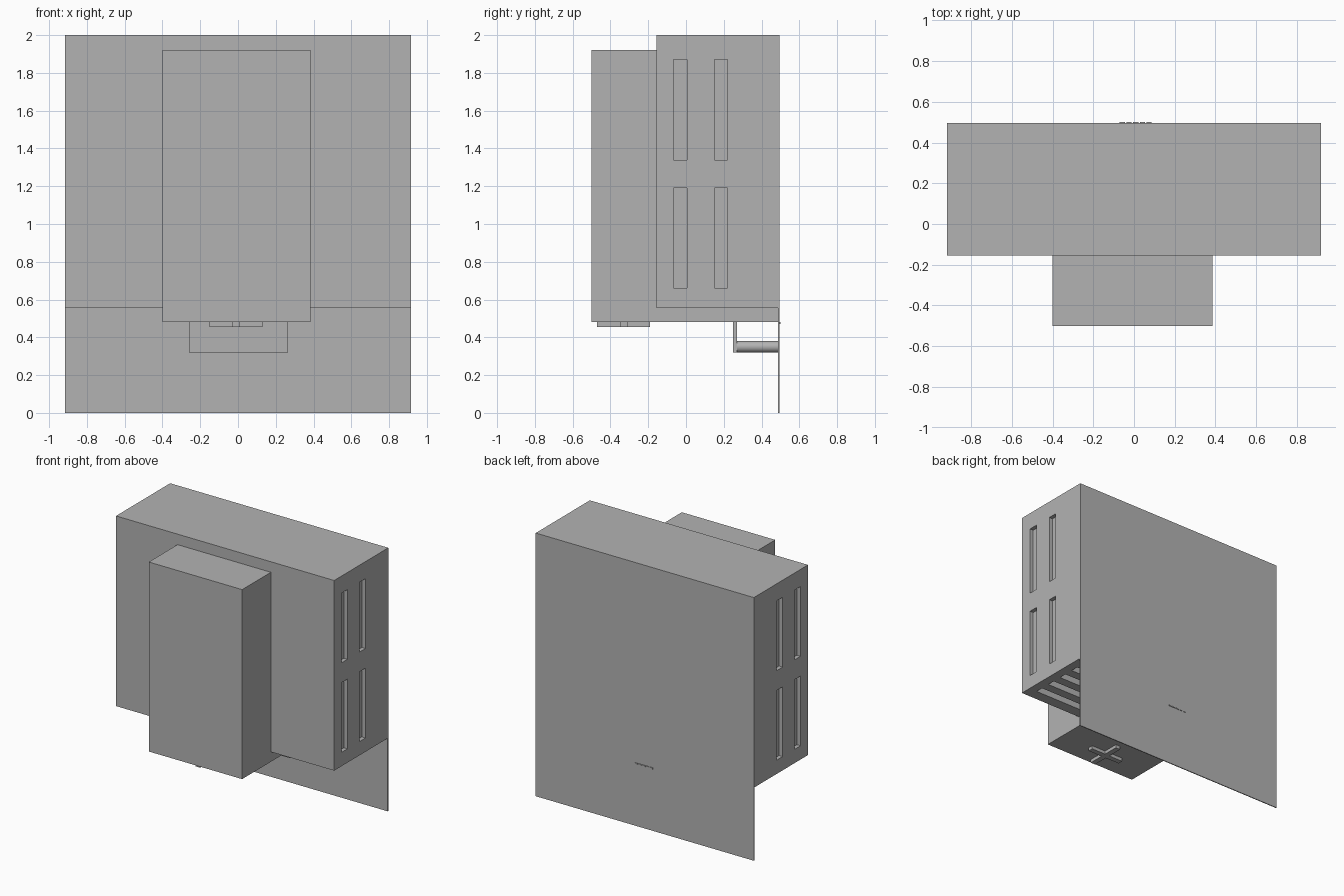
import bpy
import bmesh
from mathutils import Matrix, Vector

cube = bpy.data.objects.get("Cube")
if cube:
    bpy.data.objects.remove(cube, do_unlink=True)

grey = bpy.data.materials.new("plain grey")
grey.use_nodes = True
grey.diffuse_color = (0.45, 0.45, 0.45, 1)
grey.node_tree.nodes["Principled BSDF"].inputs["Base Color"].default_value = (0.45, 0.45, 0.45, 1)


def boxes(name, spans):
    """One object from boxes given as (x0, x1, y0, y1, z0, z1)."""
    bm = bmesh.new()
    for x0, x1, y0, y1, z0, z1 in spans:
        centre = Vector((x0 + x1, y0 + y1, z0 + z1)) / 2
        size = Matrix.Diagonal((x1 - x0, y1 - y0, z1 - z0, 1))
        bmesh.ops.create_cube(bm, size=1, matrix=Matrix.Translation(centre) @ size)
    mesh = bpy.data.meshes.new(name)
    bm.to_mesh(mesh)
    bm.free()
    mesh.materials.append(grey)
    obj = bpy.data.objects.new(name, mesh)
    bpy.context.collection.objects.link(obj)
    return obj


# Thin mounting sheet behind everything
W = 0.917
boxes("back_sheet", [(-W, W, 0.488, 0.495, 0, 2)])

# Wide housing, with slots cut into both sides and the underside
housing = boxes("housing", [(-W, W, -0.155, 0.488, 0.555, 2)])
slots = []
for side in (-1, 1):
    xs = sorted((side * (W - 0.03), side * (W + 0.05)))
    for y in (-0.065, 0.15):
        for z in (0.66, 1.34):
            slots.append((*xs, y, y + 0.07, z, z + 0.53))
    xs = sorted((side * 0.45, side * 0.85))
    for i in range(4):
        y = -0.07 + 0.13 * i
        slots.append((*xs, y, y + 0.06, 0.5, 0.61))
cutter = boxes("slot_cutter", slots)
cutter.hide_render = True
cut = housing.modifiers.new("slots", "BOOLEAN")
cut.operation = "DIFFERENCE"
cut.solver = "EXACT"
cut.object = cutter
bpy.context.view_layer.objects.active = housing
bpy.ops.object.modifier_apply(modifier=cut.name)
bpy.data.objects.remove(cutter, do_unlink=True)

# Narrow box in front, carried on under the housing
boxes("front_box", [(-0.40, 0.385, -0.5, -0.155, 0.48, 1.92)])
boxes("under_box", [(-0.40, 0.385, -0.155, 0.488, 0.48, 0.555)])

# Raised cross on the underside of the front box
boxes("cross_long_bar", [(-0.15, 0.13, -0.35, -0.31, 0.455, 0.48)])
boxes("cross_side_bars", [(-0.03, 0.01, -0.47, -0.35, 0.455, 0.48),
                          (-0.03, 0.01, -0.31, -0.19, 0.455, 0.48)])

# Hanging plate with round spacers to the back sheet
boxes("hanging_plate", [(-0.26, 0.265, 0.25, 0.27, 0.32, 0.48)])
for name, x in (("right_spacer", -0.23), ("left_spacer", 0.235)):
    bpy.ops.mesh.primitive_cylinder_add(vertices=32, radius=0.03, depth=0.22,
                                        location=(x, 0.379, 0.35), rotation=(1.5708, 0, 0))
    spacer = bpy.context.object
    spacer.name = name
    spacer.data.materials.append(grey)
    bpy.ops.object.shade_smooth_by_angle()

# Row of small raised dashes on the back
boxes("back_dashes", [(-0.07 + 0.033 * i, -0.045 + 0.033 * i, 0.494, 0.5, 0.47, 0.48)
                      for i in range(5)])
